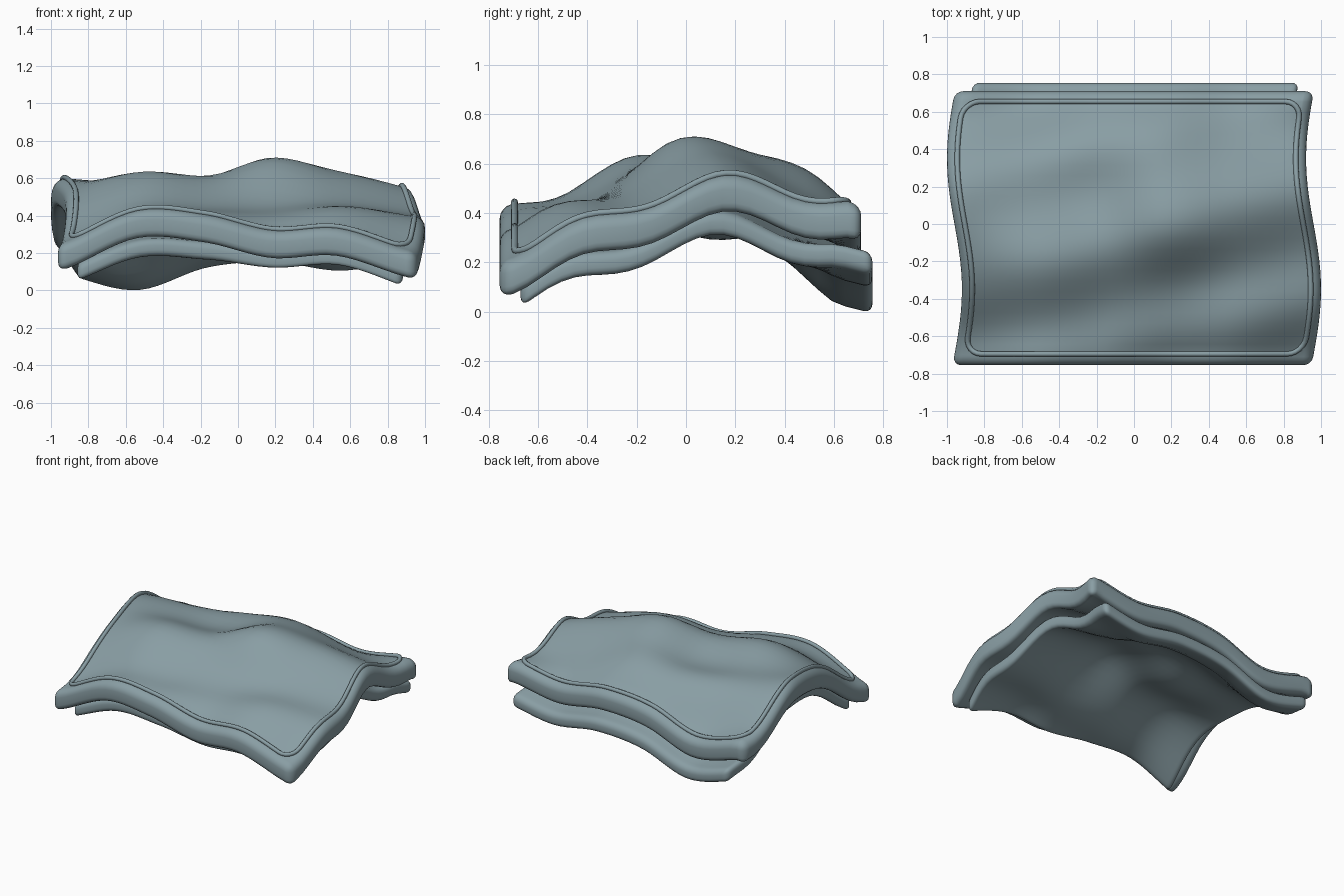
import bpy, bmesh, math

cube = bpy.data.objects.get("Cube")
if cube:
    bpy.data.objects.remove(cube)

# Single fabric colour
fabric = bpy.data.materials.new("grey_teal_fabric")
fabric.use_nodes = True
colour = (0.25, 0.34, 0.37, 1)
fabric.diffuse_color = colour
fabric.node_tree.nodes["Principled BSDF"].inputs["Base Color"].default_value = colour

# Broad drape heights: rows run front to back, columns from -x to +x
DRAPE = [
    [.30, .427, .378, .297, .34, .257],
    [.446, .555, .52, .494, .46, .37],
    [.62, .625, .59, .67, .585, .50],
    [.52, .53, .57, .665, .60, .517],
    [.39, .325, .42, .417, .36, .44],
]
X0, X_STEP, Y0, Y_STEP = -.9, .36, -.69, .335


def spline(values, t):
    """Smooth curve through evenly spaced values."""
    last = len(values) - 1
    t = min(max(t, 0), last)
    i = min(int(t), last - 1)
    f = t - i
    b, c = values[i], values[i + 1]
    a = values[i - 1] if i else 2 * b - c
    d = values[i + 2] if i + 2 <= last else 2 * c - b
    return b + f * ((c - a) + f * ((2 * a - 5 * b + 4 * c - d)
                                   + f * (3 * (b - c) + d - a))) / 2


def height(x, y):
    """Broad drape plus diagonal ripples, falling off past the piping."""
    xc, yc = min(max(x, X0), -X0), min(max(y, Y0), .65)
    z = spline([spline(row, (xc - X0) / X_STEP) for row in DRAPE], (yc - Y0) / Y_STEP)
    ripple = .035 * math.cos(math.tau * (yc + .08 - .28 * xc) / .6)
    return z + ripple - .25 * (abs(x - xc) + abs(y - yc))


def drape(co, shift=0):
    """Lay a flat point over the waves and sway it sideways."""
    x, y, z = co
    return x - .04 * math.sin(math.pi * y / .7), y, z + height(x, y + shift)


def layer(name, half_x, y_front, y_back, top, thickness, rounding, shift):
    """Flat slab with rounded rims, draped over the waves."""
    bm = bmesh.new()
    bmesh.ops.create_grid(bm, x_segments=36, y_segments=26, size=1)
    middle, half_y = (y_front + y_back) / 2, (y_back - y_front) / 2
    for v in bm.verts:
        v.co = (v.co.x * half_x, middle + v.co.y * half_y, top)
    lower = bmesh.ops.extrude_face_region(bm, geom=bm.faces[:], use_keep_orig=True)
    for item in lower["geom"]:
        if isinstance(item, bmesh.types.BMVert):
            item.co.z -= thickness
    bmesh.ops.recalc_face_normals(bm, faces=bm.faces)
    rims = [e for e in bm.edges
            if len(e.link_faces) == 2 and e.calc_face_angle() > 1]
    bmesh.ops.bevel(bm, geom=rims, offset=rounding, segments=4, profile=.5,
                    affect="EDGES", clamp_overlap=True)
    for v in bm.verts:
        v.co = drape(v.co, shift)
    bmesh.ops.recalc_face_normals(bm, faces=bm.faces)
    mesh = bpy.data.meshes.new(name)
    bm.to_mesh(mesh)
    bm.free()
    mesh.materials.append(fabric)
    obj = bpy.data.objects.new(name, mesh)
    bpy.context.collection.objects.link(obj)
    bpy.ops.object.select_all(action="DESELECT")
    obj.select_set(True)
    bpy.context.view_layer.objects.active = obj
    bpy.ops.object.shade_smooth_by_angle(angle=math.radians(50))


layer("upper_layer", .96, -.755, .71, 0, .145, .045, 0)
layer("lower_layer", .87, -.67, .755, -.165, .095, .035, .04)


# Raised piping that follows a rounded rectangle on the upper layer
def piping_path(half_x, y_front, y_back, radius):
    corners = []
    for sx, sy, start in ((1, 1, 0), (-1, 1, 90), (-1, -1, 180), (1, -1, 270)):
        cx = sx * (half_x - radius)
        cy = y_back - radius if sy > 0 else y_front + radius
        for k in range(7):
            a = math.radians(start + 15 * k)
            corners.append((cx + radius * math.cos(a), cy + radius * math.sin(a)))
    path = []
    for (xa, ya), (xb, yb) in zip(corners, corners[1:] + corners[:1]):
        steps = max(1, round(math.hypot(xb - xa, yb - ya) / .04))
        for k in range(steps):
            f = k / steps
            path.append(drape((xa + (xb - xa) * f, ya + (yb - ya) * f, .006)))
    return path


points = piping_path(.905, -.695, .655, .09)
curve = bpy.data.curves.new("piping", "CURVE")
curve.dimensions = "3D"
curve.bevel_depth = .014
curve.bevel_resolution = 3
line = curve.splines.new("POLY")
line.points.add(len(points) - 1)
for point, co in zip(line.points, points):
    point.co = (*co, 1)
line.use_cyclic_u = True
line.use_smooth = True
curve.materials.append(fabric)
bpy.context.collection.objects.link(bpy.data.objects.new("piping", curve))
